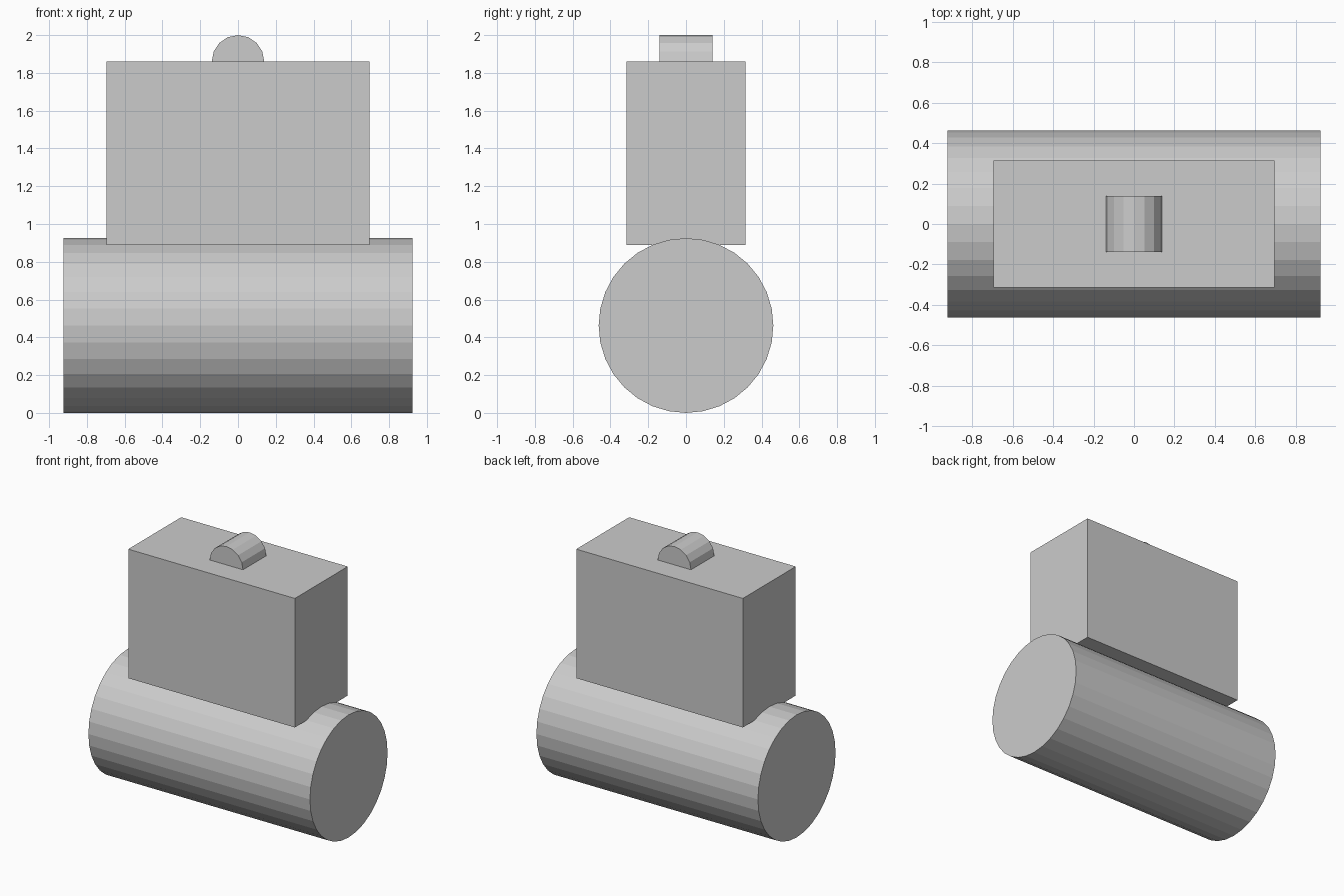
import bpy
from math import pi

if "Cube" in bpy.data.objects:
    bpy.data.objects.remove(bpy.data.objects["Cube"])

R = 0.4625       # base cylinder radius
BOX_BOTTOM, BOX_TOP = 0.888, 1.861
KNOB_R = 2.0 - BOX_TOP


def cylinder(name, sides, radius, length, z, rotation):
    bpy.ops.mesh.primitive_cylinder_add(vertices=sides, radius=radius, depth=length,
                                        location=(0, 0, z), rotation=rotation)
    bpy.context.object.name = name
    bpy.ops.object.transform_apply(location=False, rotation=True, scale=False)


def box(name, size, z):
    bpy.ops.mesh.primitive_cube_add(size=1, location=(0, 0, z))
    obj = bpy.context.object
    obj.name = name
    obj.scale = size
    bpy.ops.object.transform_apply(location=False, rotation=False, scale=True)


# Horizontal base drum lying along x
cylinder("base_drum", 32, R, 1.848, R, (0, pi / 2, 0))

# Upright block sunk slightly into the drum
box("upper_block", (1.39, 0.63, BOX_TOP - BOX_BOTTOM), (BOX_TOP + BOX_BOTTOM) / 2)

# Small round knob along y, half sunk into the block top
cylinder("top_knob", 16, KNOB_R, 2 * KNOB_R, BOX_TOP, (pi / 2, 0, 0))
